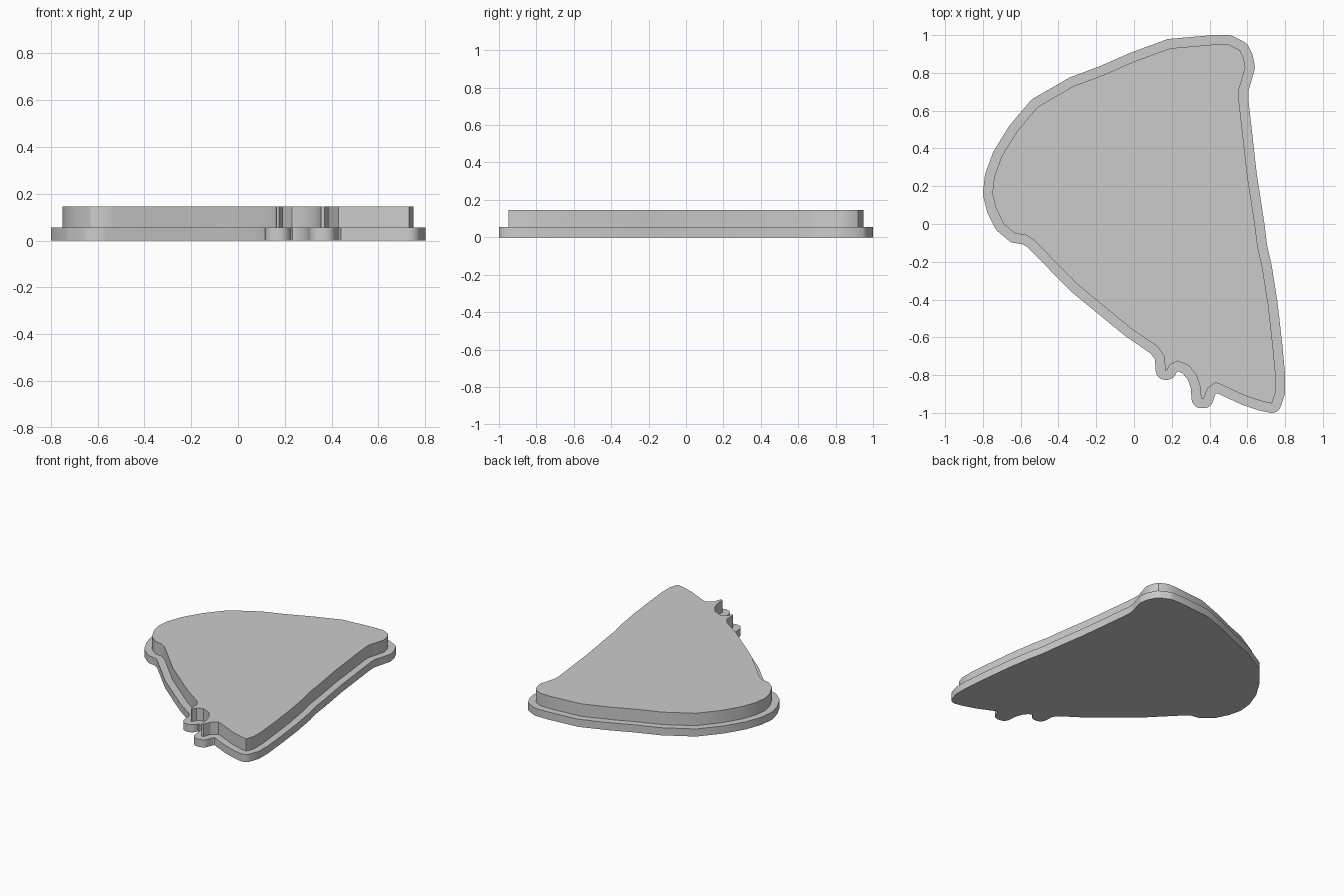
import bpy
import bmesh
import math
from mathutils import Vector

default_cube = bpy.data.objects.get("Cube")
if default_cube:
    bpy.data.objects.remove(default_cube, do_unlink=True)

RIM_WIDTH = 0.05
BASE_TOP = 0.055
PLATE_TOP = 0.145

# Outline of the raised plate, clockwise from the top edge, in hundredths
OUTLINE = [
    (42, 95), (50, 95), (56, 92), (58, 88), (59, 83), (57, 76), (55.5, 71), (55.5, 66),
    (60, 26), (64, 0), (65.5, -12), (68, -23), (71, -42), (73.5, -64), (75, -80),
    (75, -89), (73, -95), (68, -94), (59, -91), (46, -85), (43, -84), (39, -87),
    (37.5, -91), (37, -92.5), (35.5, -92.5), (35, -86), (33, -80), (29, -75),
    (23, -72.5), (19, -74.5), (17.5, -77.5), (16.5, -77.5), (16, -70), (12.5, -65),
    (-2, -55), (-30, -32), (-53, -8.5), (-57, -6), (-63, -5), (-69, 0), (-73, 8),
    (-75, 16), (-74, 25), (-70, 36), (-62, 49), (-51, 62), (-31, 76.5),
    (-16, 79), (0, 86), (19, 93),
]
# Keep the long upper-left flank evenly curved
OUTLINE[-4] = (-32, 73)


def grey_material():
    material = bpy.data.materials.new("plain grey")
    colour = (0.6, 0.6, 0.6, 1)
    material.diffuse_color = colour
    material.use_nodes = True
    for node in material.node_tree.nodes:
        if node.type == "BSDF_PRINCIPLED":
            node.inputs["Base Color"].default_value = colour
    return material


def grow_outline(points, distance):
    """Offset a clockwise outline outwards: round outer corners, mitred inner ones."""
    grown = []
    for i, point in enumerate(points):
        before = (point - points[i - 1]).normalized()
        after = (points[(i + 1) % len(points)] - point).normalized()
        normal_before = Vector((-before.y, before.x))
        normal_after = Vector((-after.y, after.x))
        cross = before.x * after.y - before.y * after.x
        turn = math.atan2(cross, before.dot(after))
        if turn < -math.radians(20):
            steps = math.ceil(-turn / math.radians(15))
            start = math.atan2(normal_before.y, normal_before.x)
            for step in range(steps + 1):
                angle = start + turn * step / steps
                grown.append(point + distance * Vector((math.cos(angle), math.sin(angle))))
        else:
            middle = (normal_before + normal_after).normalized()
            grown.append(point + middle * distance / math.cos(turn / 2))
    return grown


def add_slab(name, points, bottom, top, material):
    """Extrude a flat outline into a solid slab."""
    bm = bmesh.new()
    face = bm.faces.new([bm.verts.new((p.x, p.y, bottom)) for p in points])
    extruded = bmesh.ops.extrude_face_region(bm, geom=[face], use_keep_orig=True)
    upper = [v for v in extruded["geom"] if isinstance(v, bmesh.types.BMVert)]
    bmesh.ops.translate(bm, verts=upper, vec=(0, 0, top - bottom))
    bmesh.ops.recalc_face_normals(bm, faces=bm.faces)
    mesh = bpy.data.meshes.new(name)
    bm.to_mesh(mesh)
    bm.free()
    mesh.materials.append(material)
    slab = bpy.data.objects.new(name, mesh)
    bpy.context.collection.objects.link(slab)
    bpy.ops.object.select_all(action="DESELECT")
    slab.select_set(True)
    bpy.context.view_layer.objects.active = slab
    bpy.ops.object.shade_smooth_by_angle(angle=math.radians(30))
    return slab


grey = grey_material()
inner = [Vector(pair) / 100 for pair in OUTLINE]

# Wide base slab with the drip-shaped lower edge
add_slab("base_rim", grow_outline(inner, RIM_WIDTH), 0, BASE_TOP, grey)
# Narrower raised plate standing on the base
add_slab("raised_plate", inner, BASE_TOP, PLATE_TOP, grey)
